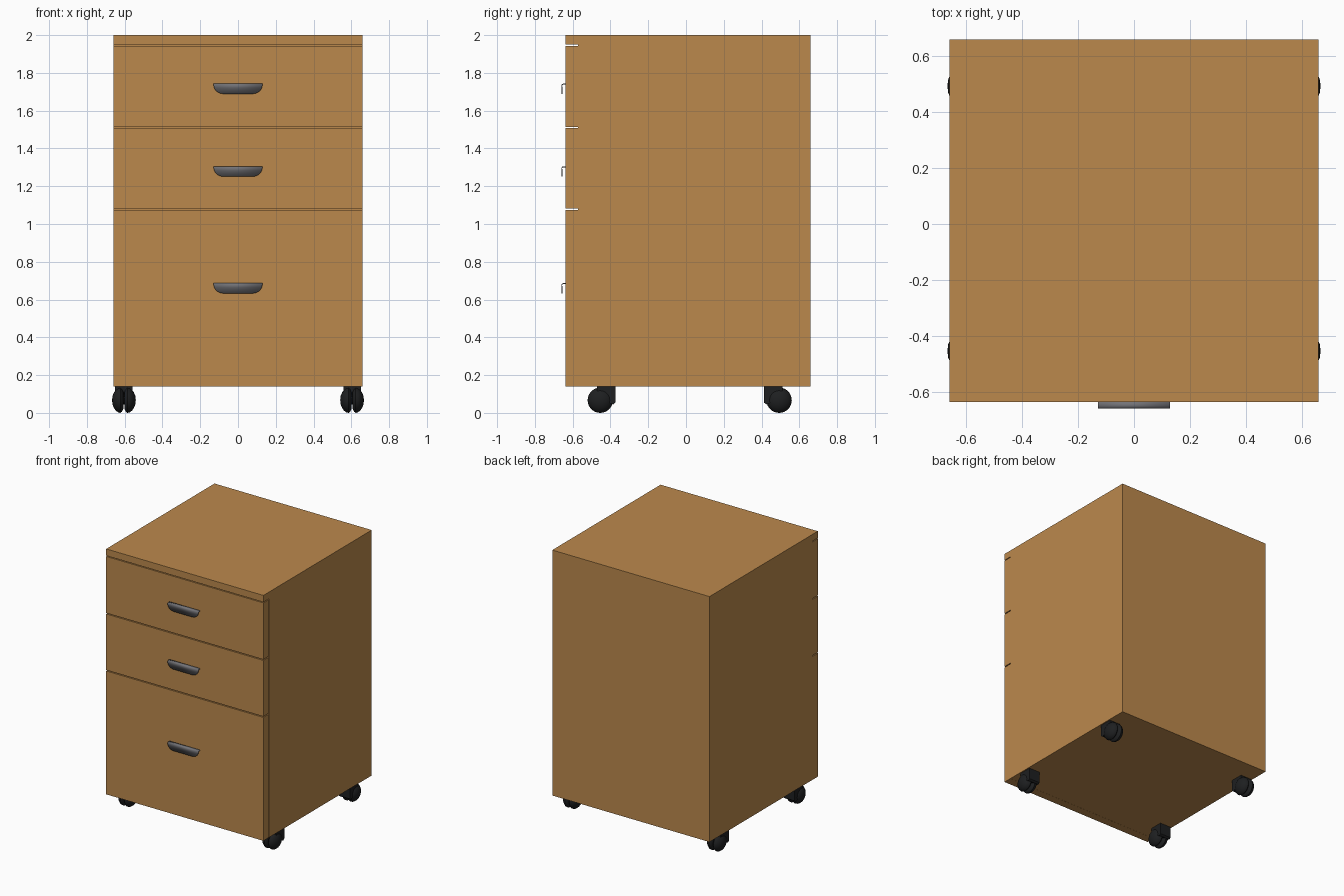
import bpy, bmesh, math

if "Cube" in bpy.data.objects:
    bpy.data.objects.remove(bpy.data.objects["Cube"])


def material(name, rgb):
    m = bpy.data.materials.new(name)
    m.diffuse_color = (*rgb, 1)
    m.use_nodes = True
    m.node_tree.nodes["Principled BSDF"].inputs["Base Color"].default_value = m.diffuse_color
    return m


WOOD = material("warm wood", (0.50, 0.25, 0.073))
GREY = material("grey metal", (0.17, 0.17, 0.185))
BLACK = material("black plastic", (0.013, 0.014, 0.015))


def finish(bm, name, mat, smooth=False):
    bmesh.ops.recalc_face_normals(bm, faces=bm.faces)
    me = bpy.data.meshes.new(name)
    bm.to_mesh(me)
    bm.free()
    me.materials.append(mat)
    ob = bpy.data.objects.new(name, me)
    bpy.context.collection.objects.link(ob)
    if smooth:
        bpy.ops.object.select_all(action='DESELECT')
        ob.select_set(True)
        bpy.context.view_layer.objects.active = ob
        bpy.ops.object.shade_smooth_by_angle(angle=math.radians(40))
    return ob


def extrude_x(name, profile, x0, x1, mat):
    """Extrude a (y, z) profile along x."""
    bm = bmesh.new()
    face = bm.faces.new([bm.verts.new((x0, y, z)) for y, z in profile])
    new = bmesh.ops.extrude_face_region(bm, geom=[face])["geom"]
    bmesh.ops.translate(bm, vec=(x1 - x0, 0, 0),
                        verts=[v for v in new if isinstance(v, bmesh.types.BMVert)])
    return finish(bm, name, mat)


W, FRONT, BACK, SEAM, BASE, TOP = 0.659, -0.637, 0.66, -0.572, 0.14, 2.0

# Carcass with the top overhanging the drawer fronts
extrude_x("cabinet_body", [(SEAM, BASE), (BACK, BASE), (BACK, TOP), (FRONT, TOP),
                           (FRONT, 1.949), (SEAM, 1.949)], -W, W, WOOD)


# Pull handle: bent sheet with rounded lower corners
def handle(name, top):
    # (y, drop below the top, half width)
    rows = [(FRONT + 0.003, 0, .129), (-0.650, 0, .129), (-0.656, .002, .129),
            (-0.660, .008, .129), (-0.660, .022, .126), (-0.660, .035, .119),
            (-0.660, .045, .108), (-0.660, .051, .096), (-0.660, .054, .080)]
    bm = bmesh.new()
    pairs = [[bm.verts.new((s * w, y, top - d)) for s in (-1, 1)] for y, d, w in rows]
    for a, b in zip(pairs, pairs[1:]):
        bm.faces.new((a[0], a[1], b[1], b[0]))
    ob = finish(bm, name, GREY, True)
    if ob.data.polygons[4].normal.y > 0:
        ob.data.flip_normals()
    mod = ob.modifiers.new("thickness", 'SOLIDIFY')
    mod.thickness = 0.005
    mod.offset = -1


# Drawer fronts with their handles
for label, z0, z1, hz in (("lower", BASE, 1.075, 0.687), ("middle", 1.082, 1.507, 1.305),
                          ("upper", 1.514, 1.943, 1.743)):
    extrude_x(label + "_drawer_front", [(FRONT, z0), (SEAM - .001, z0),
                                        (SEAM - .001, z1), (FRONT, z1)], -W, W, WOOD)
    handle(label + "_handle", hz)


# Domed twin wheel, lathed around the x axis
def wheel(name, cx, cy, side):
    r = 0.067
    prof = [(.003, 0), (.003, .045), (.010, .060), (.018, r), (.030, .065),
            (.043, .055), (.053, .041), (.060, .024), (.063, 0)]
    bm = bmesh.new()
    vs = [bm.verts.new((cx + side * x, cy, r + rad)) for x, rad in prof]
    es = [bm.edges.new(e) for e in zip(vs, vs[1:])]
    bmesh.ops.spin(bm, geom=vs + es, cent=(cx, cy, r), axis=(1, 0, 0),
                   angle=2 * math.pi, steps=28, use_duplicate=False)
    bmesh.ops.remove_doubles(bm, verts=bm.verts, dist=0.0003)
    finish(bm, name, BLACK, True)


# Four casters, the hoods turned towards the middle
for sx, xn in ((-1, "left"), (1, "right")):
    for cy, d, yn in ((-0.454, 1, "front"), (0.493, -1, "rear")):
        cx = sx * 0.604
        for s, wn in ((-1, "a"), (1, "b")):
            wheel(f"{yn}_{xn}_wheel_{wn}", cx, cy, s)
        hood = [(-.018, BASE), (.081, BASE), (.081, .055), (.068, .045),
                (.040, .055), (-.018, .110)]
        extrude_x(f"{yn}_{xn}_caster_hood", [(cy + d * y, z) for y, z in hood],
                  cx - .046, cx + .046, BLACK)
        extrude_x(f"{yn}_{xn}_axle", [(cy + .02 * math.cos(a * math.pi / 6),
                                       .067 + .02 * math.sin(a * math.pi / 6))
                                      for a in range(12)], cx - .01, cx + .01, BLACK)
